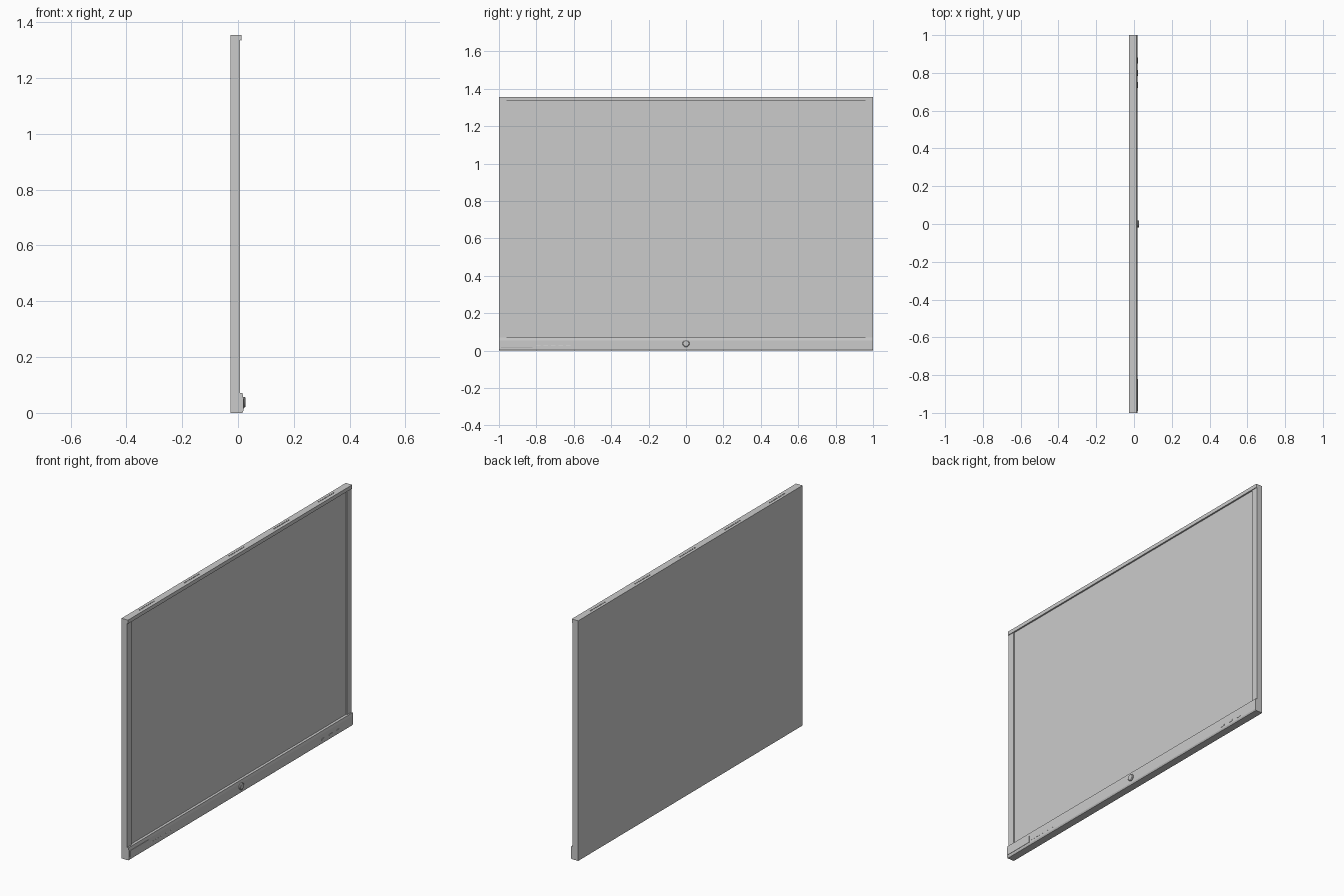
import bpy, bmesh, math
from mathutils import Vector

if "Cube" in bpy.data.objects:
    bpy.data.objects.remove(bpy.data.objects["Cube"])

H = 1.355
BACK = -0.027


def finish(bm, name):
    bmesh.ops.recalc_face_normals(bm, faces=bm.faces)
    me = bpy.data.meshes.new(name)
    bm.to_mesh(me)
    bm.free()
    ob = bpy.data.objects.new(name, me)
    bpy.context.collection.objects.link(ob)
    return ob


def add_box(bm, x, y, z):
    m = bmesh.ops.create_cube(bm, size=1)["verts"]
    for v in m:
        v.co = Vector([a + (b - a) * (c + 0.5) for (a, b), c in zip((x, y, z), v.co)])


def box(name, x, y, z, bevel=0):
    bm = bmesh.new()
    add_box(bm, x, y, z)
    ob = finish(bm, name)
    if bevel:
        mod = ob.modifiers.new("bevel", "BEVEL")
        mod.width, mod.segments = bevel, 2
    return ob


def prism(name, pts, axis, a, b):
    """Extrude a profile along x (points are y,z) or y (points are x,z)."""
    bm = bmesh.new()
    put = (lambda p, t: (t, p[0], p[1])) if axis == "x" else (lambda p, t: (p[0], t, p[1]))
    f = bm.faces.new([bm.verts.new(put(p, a)) for p in pts])
    new = bmesh.ops.extrude_face_region(bm, geom=[f])["geom"]
    shift = Vector((b - a, 0, 0)) if axis == "x" else Vector((0, b - a, 0))
    bmesh.ops.translate(bm, vec=shift, verts=[v for v in new if isinstance(v, bmesh.types.BMVert)])
    return finish(bm, name)


def capsule(y, z, half, r, n=8):
    pts = []
    for side, start in ((1, -90), (-1, 90)):
        for i in range(n + 1):
            t = math.radians(start + 180 * i / n)
            pts.append((y + side * half + r * math.cos(t), z + r * math.sin(t)))
    return pts


# display panel and side bezels
box("screen", (BACK + 0.002, 0.001), (-0.962, 0.962), (0.065, 1.337))
box("back_cover", (BACK, BACK + 0.004), (-0.998, 0.998), (0.002, H - 0.002))
for s, side in ((-1, "left"), (1, "right")):
    prism(side + "_bezel", [(s * 1.0, 0.0), (s * 1.0, H), (s * 0.96, H), (s * 0.96, 0.0)],
          "x", BACK, 0.008)

# top rail with an overhanging lip
top = prism("top_rail", [(BACK, H), (0.013, H), (0.013, H - 0.021), (0.009, H - 0.021),
                         (0.008, H - 0.018), (BACK, H - 0.018)], "y", -1, 1)

# vent slots cut in the top rail
bm = bmesh.new()
for centre in (-0.8, -0.4, 0.0, 0.4, 0.8):
    for i in range(-4, 5):
        y = centre + i * 0.016
        add_box(bm, (-0.012, -0.006), (y - 0.004, y + 0.004), (H - 0.004, H + 0.01))
cutter = finish(bm, "vent_cutter")
cutter.hide_render = True
cutter.hide_viewport = True
cut = top.modifiers.new("vents", "BOOLEAN")
cut.object, cut.operation, cut.solver = cutter, "DIFFERENCE", "EXACT"

# bottom control bar
prism("bottom_bar", [(BACK, 0), (0.015, 0), (0.019, 0.008), (0.019, 0.055),
                     (0.016, 0.071), (BACK, 0.071)], "y", -1, 1)

# slim port cover and port sockets near the left end
box("port_cover", (0.017, 0.021), (-0.99, -0.82), (0.015, 0.052), 0.001)
for i in range(5):
    y = -0.79 + i * 0.04
    box(f"port_{i + 1}", (0.017, 0.0198), (y - 0.012, y + 0.012), (0.021, 0.029), 0.0005)

# round power button
bm = bmesh.new()
prof = [(0.018, 0.019), (0.024, 0.019), (0.027, 0.015)]
rings = [[bm.verts.new((x, r * math.cos(a), 0.038 + r * math.sin(a)))
          for a in (2 * math.pi * i / 32 for i in range(32))] for x, r in prof]
for p, q in zip(rings, rings[1:]):
    for i in range(32):
        j = (i + 1) % 32
        bm.faces.new((p[i], p[j], q[j], q[i]))
bm.faces.new(rings[0])
bm.faces.new(rings[-1])
knob = finish(bm, "power_button")
bpy.context.view_layer.objects.active = knob
knob.select_set(True)
bpy.ops.object.shade_smooth_by_angle()

# three pill-shaped buttons
for i, y in enumerate((0.735, 0.80, 0.865)):
    prism(f"pill_button_{i + 1}", capsule(y, 0.024, 0.010, 0.006), "x", 0.017, 0.0205)
